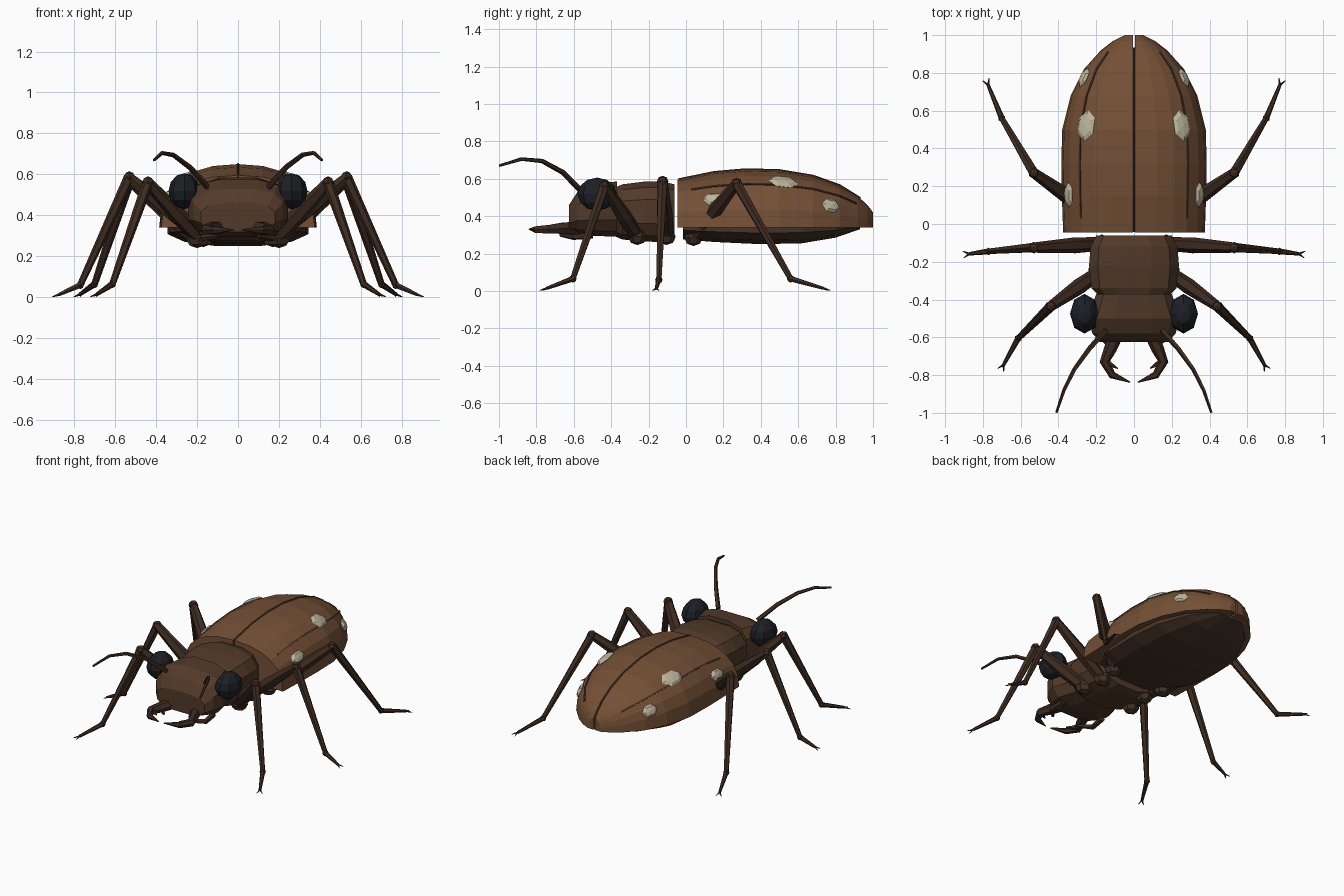
import bpy, bmesh
from math import sin, cos, pi, radians
from mathutils import Vector, Matrix

if "Cube" in bpy.data.objects:
    bpy.data.objects.remove(bpy.data.objects["Cube"])


def material(name, rgb):
    m = bpy.data.materials.new(name)
    m.diffuse_color = (*rgb, 1)
    m.use_nodes = True
    m.node_tree.nodes["Principled BSDF"].inputs["Base Color"].default_value = m.diffuse_color
    return m


SHELL = material("shell brown", (0.175, 0.080, 0.036))
BODY = material("body brown", (0.085, 0.042, 0.022))
BELLY = material("belly brown", (0.06, 0.034, 0.02))
LEG = material("leg brown", (0.048, 0.025, 0.015))
EYE = material("eye black", (0.012, 0.014, 0.018))
SPOT = material("cream spot", (0.50, 0.46, 0.33))


def finish(name, bm, mat):
    bmesh.ops.recalc_face_normals(bm, faces=bm.faces)
    me = bpy.data.meshes.new(name)
    bm.to_mesh(me)
    bm.free()
    me.materials.append(mat)
    ob = bpy.data.objects.new(name, me)
    bpy.context.collection.objects.link(ob)
    return ob


def loft(name, rings, mat):
    """Skin closed rings of equal point count and cap both ends."""
    bm = bmesh.new()
    vs = [[bm.verts.new(p) for p in r] for r in rings]
    n = len(vs[0])
    for a, b in zip(vs, vs[1:]):
        for i in range(n):
            j = (i + 1) % n
            bm.faces.new((a[i], a[j], b[j], b[i]))
    bm.faces.new(vs[0])
    bm.faces.new(vs[-1])
    return finish(name, bm, mat)


def tube(name, pts, radii, mat, n=6):
    pts = [Vector(p) for p in pts]
    rings = []
    for i, p in enumerate(pts):
        t = (pts[min(i + 1, len(pts) - 1)] - pts[max(i - 1, 0)]).normalized()
        ref = Vector((0, 0, 1)) if abs((pts[-1] - pts[0]).normalized().z) < 0.8 else Vector((0, 1, 0))
        u = t.cross(ref).normalized()
        v = u.cross(t)
        rings.append([p + radii[i] * (cos(2 * pi * k / n) * u + sin(2 * pi * k / n) * v) for k in range(n)])
    return loft(name, rings, mat)


def ball(name, loc, scale, mat, rot=None, seg=8, ring=6):
    bm = bmesh.new()
    m = Matrix.Translation(loc) @ (rot or Matrix()) @ Matrix.Diagonal((*scale, 1))
    bmesh.ops.create_uvsphere(bm, u_segments=seg, v_segments=ring, radius=1, matrix=m)
    return finish(name, bm, mat)


def body(name, stations, mat, n=12, power=0.7):
    """Stations are y, half width, bottom z, top z."""
    def sp(v):
        return (abs(v) ** power) * (1 if v > 0 else -1)
    rings = []
    for y, w, lo, hi in stations:
        c, h = (lo + hi) / 2, (hi - lo) / 2
        ang = [2 * pi * (k + 0.5) / n for k in range(n)]
        k = 1 / sp(cos(pi / n))
        rings.append([(w * k * sp(cos(a)), y, c + h * k * sp(sin(a))) for a in ang])
    return loft(name, rings, mat)


# Head, thorax and abdomen
body("head", [(-0.625, 0.18, 0.32, 0.46), (-0.58, 0.22, 0.31, 0.53), (-0.50, 0.245, 0.295, 0.575),
              (-0.37, 0.20, 0.29, 0.585)], BODY)
body("thorax", [(-0.375, 0.19, 0.29, 0.555), (-0.34, 0.225, 0.275, 0.57), (-0.22, 0.238, 0.265, 0.585),
                (-0.12, 0.23, 0.26, 0.585), (-0.062, 0.20, 0.27, 0.57)], BODY)
body("abdomen", [(-0.015, 0.26, 0.275, 0.42), (0.15, 0.33, 0.262, 0.42), (0.40, 0.345, 0.25, 0.42),
                 (0.62, 0.32, 0.255, 0.42), (0.80, 0.235, 0.285, 0.40), (0.93, 0.10, 0.33, 0.37)], BELLY, 12, 0.9)

# Wing case outline: y, half width, top z
CASE = [(-0.045, 0.375, 0.595), (0.15, 0.382, 0.635), (0.32, 0.385, 0.65), (0.50, 0.38, 0.645),
        (0.68, 0.335, 0.615), (0.82, 0.265, 0.565), (0.92, 0.175, 0.505), (0.97, 0.11, 0.46), (1.0, 0.05, 0.42)]
RIM = 0.34


def case_at(y):
    for a, b in zip(CASE, CASE[1:]):
        if y <= b[0]:
            f = (y - a[0]) / (b[0] - a[0])
            return a[1] + f * (b[1] - a[1]), a[2] + f * (b[2] - a[2])
    return CASE[-1][1:]


def case_point(y, a, s):
    w, top = case_at(y)
    return Vector((s * max(0.006, w * cos(a) ** 0.85), y, RIM + (top - RIM) * sin(a) ** 0.85))


tube("wing_seam", [(0, y, case_at(y)[1] - 0.004) for y in (-0.04, 0.15, 0.32, 0.5, 0.68, 0.82, 0.93)],
     [0.010] * 7, LEG, 4)

for s, side in ((1, "right"), (-1, "left")):
    # Wing case half with groove lines
    rings = []
    for y, w, top in CASE:
        arc = [case_point(y, min(pi / 2 * k / 6, pi / 2 - 1e-6), s) for k in range(7)]
        rings.append(arc + [(s * 0.006, y, RIM)])
    loft(f"{side}_wing_case", rings, SHELL)
    ys = (0.03, 0.15, 0.32, 0.5, 0.68, 0.82, 0.91)
    tube(f"{side}_wing_groove", [case_point(y, radians(45), s) for y in ys],
         [0.007] * 7, BODY, 4)

    # Cream spots lying on the wing case
    for i, (y, deg, ly, lw) in enumerate(((0.52, 51, 0.085, 0.055), (0.155, 27, 0.068, 0.04), (0.775, 25, 0.055, 0.042))):
        p = case_point(y, radians(deg), s)
        dy = case_point(y + 0.03, radians(deg), s) - case_point(y - 0.03, radians(deg), s)
        da = case_point(y, radians(deg + 5), s) - case_point(y, radians(deg - 5), s)
        nz = dy.cross(da).normalized()
        ty = dy.normalized()
        rot = Matrix((ty.cross(nz), ty, nz)).transposed().to_4x4()
        ball(f"{side}_spot_{i + 1}", p, (lw, ly, 0.017), SPOT, rot, 6, 4)

    # Eyes, antennae and jaws
    ball(f"{side}_eye", (s * 0.262, -0.475, 0.518), (0.077, 0.105, 0.088), EYE)
    tube(f"{side}_antenna", [(s * x, y, z) for x, y, z in (
        (0.15, -0.565, 0.54), (0.235, -0.66, 0.635), (0.315, -0.77, 0.695), (0.37, -0.88, 0.705), (0.41, -0.998, 0.67))],
        [0.016, 0.014, 0.012, 0.010, 0.007], LEG, 5)
    tube(f"{side}_jaw", [(s * x, y, z) for x, y, z in (
        (0.09, -0.58, 0.34), (0.125, -0.66, 0.335), (0.155, -0.73, 0.33), (0.115, -0.80, 0.328), (0.02, -0.838, 0.33))],
        [0.036, 0.034, 0.027, 0.02, 0.003], LEG)
    tube(f"{side}_jaw_tooth", [(s * 0.145, -0.73, 0.33), (s * 0.085, -0.765, 0.33)], [0.02, 0.003], LEG, 5)
    tube(f"{side}_feeler", [(s * 0.16, -0.50, 0.30), (s * 0.17, -0.60, 0.29), (s * 0.10, -0.67, 0.30)],
         [0.02, 0.018, 0.01], LEG, 5)

    # Legs: hip, knee, ankle, toe
    for leg, pts in (
            ("front", ((0.19, -0.26, 0.29), (0.44, -0.435, 0.56), (0.613, -0.605, 0.065), (0.69, -0.745, 0.014))),
            ("middle", ((0.17, -0.105, 0.29), (0.53, -0.125, 0.585), (0.77, -0.145, 0.06), (0.873, -0.158, 0.014))),
            ("rear", ((0.20, 0.04, 0.285), (0.53, 0.27, 0.575), (0.70, 0.56, 0.065), (0.772, 0.735, 0.014)))):
        hip, knee, ankle, toe = (Vector((s * x, y, z)) for x, y, z in pts)
        nm = f"{side}_{leg}_leg"
        ball(nm + "_hip", hip, (0.06, 0.05, 0.045), BELLY, None, 6, 4)
        tube(nm + "_thigh", [hip, hip.lerp(knee, 0.4), knee], [0.036, 0.042, 0.027], LEG)
        ball(nm + "_knee", knee, (0.031, 0.031, 0.031), LEG, None, 6, 4)
        tube(nm + "_shin", [knee, ankle], [0.028, 0.016], LEG)
        ball(nm + "_ankle", ankle, (0.02, 0.02, 0.02), LEG, None, 6, 4)
        tube(nm + "_foot", [ankle, toe], [0.016, 0.009], LEG)
        d = (toe - ankle).normalized()
        across = d.cross(Vector((0, 0, 1))).normalized()
        for c in (1, -1):
            tip = toe + d * 0.034 + across * c * 0.018
            tip.z = 0.003
            tube(f"{nm}_claw_{'a' if c > 0 else 'b'}", [toe, tip], [0.007, 0.002], LEG, 4)
